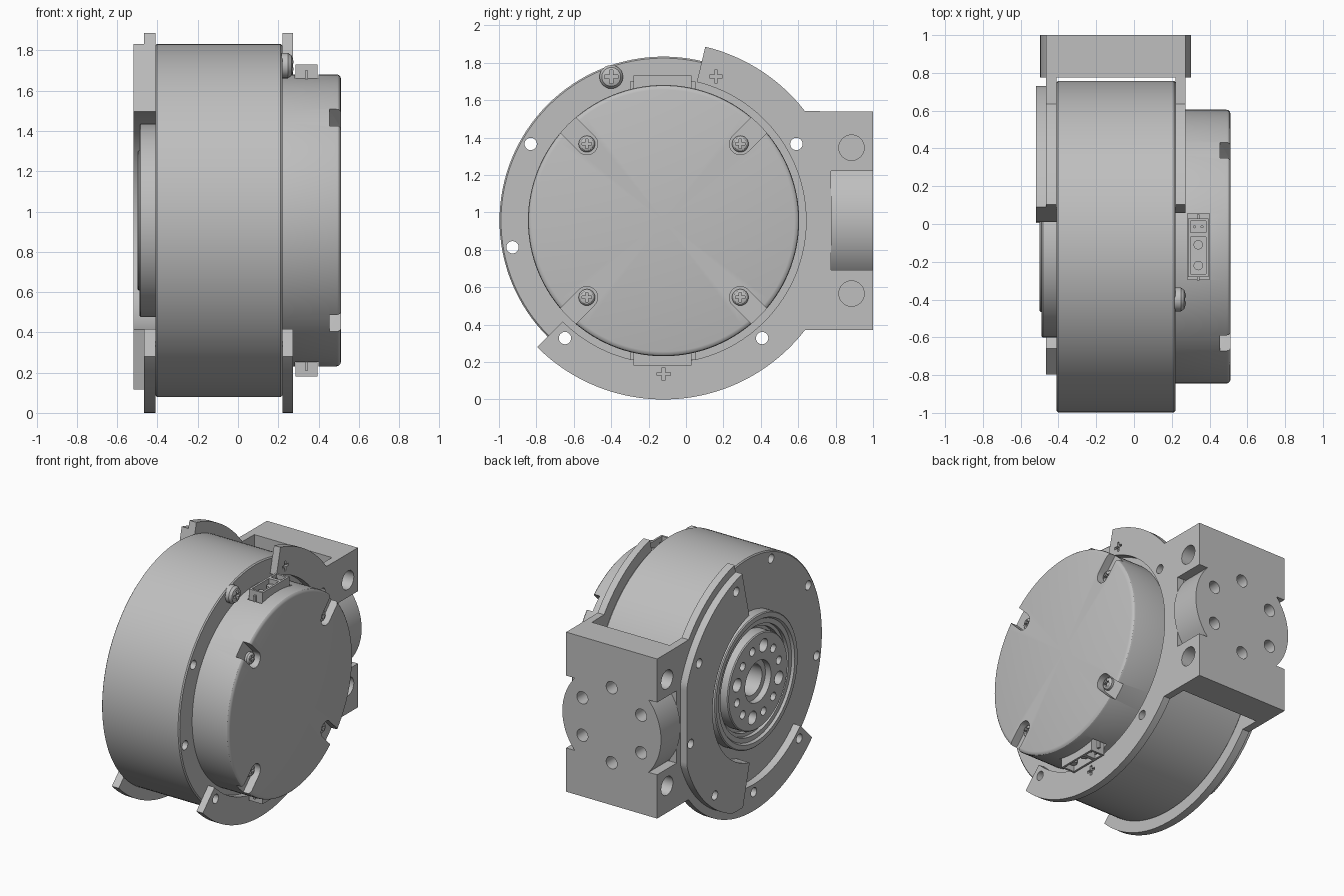
import bpy, bmesh
from math import sin, cos, radians, pi
from mathutils import Vector

if "Cube" in bpy.data.objects:
    bpy.data.objects.remove(bpy.data.objects["Cube"])

CY, CZ = -0.12, 0.956          # main axis runs along x through this point
MID = -0.0975                  # middle of the yoke block in x

metal = bpy.data.materials.new("light grey metal")
metal.use_nodes = True
GREY = (0.52, 0.52, 0.52, 1)
metal.diffuse_color = GREY
metal.node_tree.nodes["Principled BSDF"].inputs["Base Color"].default_value = GREY


def finish(name, bm):
    bmesh.ops.recalc_face_normals(bm, faces=bm.faces)
    mesh = bpy.data.meshes.new(name)
    bm.to_mesh(mesh)
    bm.free()
    mesh.materials.append(metal)
    ob = bpy.data.objects.new(name, mesh)
    bpy.context.scene.collection.objects.link(ob)
    return ob


def prisms(name, parts):
    """One object from extruded outlines: (points, start, end, axis)."""
    place = {"x": lambda t, p, q: (t, p, q),
             "y": lambda t, p, q: (p, t, q),
             "z": lambda t, p, q: (p, q, t)}
    bm = bmesh.new()
    for pts, a, b, axis in parts:
        low = [bm.verts.new(place[axis](a, *p)) for p in pts]
        high = [bm.verts.new(place[axis](b, *p)) for p in pts]
        bm.faces.new(low)
        bm.faces.new(high)
        for i in range(len(pts)):
            j = (i + 1) % len(pts)
            bm.faces.new((low[i], low[j], high[j], high[i]))
    return finish(name, bm)


def lathe(name, profile, cy=CY, cz=CZ, steps=128, closed=False):
    """Turn (radius, x) points about an axis along x."""
    bm = bmesh.new()
    vs = [bm.verts.new((x, cy, cz + r)) for r, x in profile]
    es = [bm.edges.new(p) for p in zip(vs, vs[1:])]
    if closed:
        es.append(bm.edges.new((vs[-1], vs[0])))
    bmesh.ops.spin(bm, geom=vs + es, cent=(0, cy, cz), axis=(1, 0, 0),
                   angle=2 * pi, steps=steps)
    bmesh.ops.remove_doubles(bm, verts=bm.verts, dist=0.0001)
    return finish(name, bm)


def boolean(ob, other, op="DIFFERENCE"):
    mod = ob.modifiers.new("cut", "BOOLEAN")
    mod.object, mod.operation, mod.solver = other, op, "EXACT"
    dg = bpy.context.evaluated_depsgraph_get()
    mesh = bpy.data.meshes.new_from_object(ob.evaluated_get(dg))
    ob.modifiers.clear()
    ob.data = mesh
    bpy.data.objects.remove(other)


def cut(ob, parts):
    boolean(ob, prisms("cutter", parts))


def arc(r, a0, a1, n, cy=CY, cz=CZ):
    return [(cy + r * cos(radians(a0 + (a1 - a0) * i / n)),
             cz + r * sin(radians(a0 + (a1 - a0) * i / n))) for i in range(n + 1)]


def circle(r, cy, cz, n=24):
    return arc(r, 0, 360, n, cy, cz)[:-1]


def rect(p0, p1, q0, q1):
    return [(p0, q0), (p1, q0), (p1, q1), (p0, q1)]


def cross(cy, cz, s=0.036, w=0.009):
    quarter = [(s, -w), (s, w), (w, w)]
    return [(cy + p * cos(k * pi / 2) - q * sin(k * pi / 2),
             cz + p * sin(k * pi / 2) + q * cos(k * pi / 2))
            for k in range(4) for p, q in quarter]


def polar(r, deg):
    return CY + r * cos(radians(deg)), CZ + r * sin(radians(deg))


# Bolt circle: five open holes, the rest only from the flange side
OPEN = (30, 150, 190, 230, 310)
bolts = [(circle(0.033, *polar(0.82, a)), -0.7, 0.5 if a in OPEN else -0.3, "x")
         for a in range(30, 390, 40)]

# Drum body with bore recess
body = lathe("drum_body", [(0, -0.2), (0.11, -0.2), (0.11, -0.41), (0.868, -0.41),
                           (0.877, -0.403), (0.877, 0.212), (0.869, 0.22), (0, 0.22)])
cut(body, bolts)

# Yoke side plates: partial rings running into the rear block
outline = (arc(0.956, 76.5, 37.8, 20) + [(0.775, 1.54), (0.775, 0.37)]
           + arc(0.956, -37.8, -135, 48) + arc(0.762, -135, 76.5, 100))
for name, x0, x1 in (("cap_side_plate", 0.22, 0.272), ("flange_side_plate", -0.466, -0.41)):
    plate = prisms(name, [(outline, x0, x1, "x")])
    cut(plate, bolts)
    if x0 > 0:
        cut(plate, [(cross(*polar(0.82, a)), 0.25, 0.4, "x") for a in (70, 270)])

# Thick collar on the flange side, trimmed flat at the rear and bottom
collar_pts = [(min(y, 0.73), max(z, 0.115)) for y, z in arc(0.9, 76.5, -77, 90)]
collar = prisms("flange_collar", [(collar_pts + arc(0.555, -77, 76.5, 90), -0.52, -0.41, "x")])
cut(collar, bolts)

# Rear block with round mounting boss, side notches and bolt holes
block = prisms("rear_block", [(rect(-0.466, 0.272, 0.37, 1.54), 0.775, 1.0, "y")])
notches = []
for s in (-1, 1):
    xs = sorted((MID + s * 0.30, MID + s * 0.6))
    notches.append((rect(xs[0], xs[1], CZ - 0.265, CZ + 0.265), 0.7, 1.1, "y"))
cut(block, notches)
boolean(block, prisms("boss", [(circle(0.4, MID, CZ, 96), 0.775, 1.0, "y")]), "UNION")
holes = [(circle(0.045, MID + 0.275 * sin(k * pi / 3), CZ + 0.275 * cos(k * pi / 3)),
          0.86, 1.1, "y") for k in range(6)]
for z in (CZ - 0.39, CZ + 0.39):
    holes += [(circle(0.068, 0.885, z, 32), 0.13, 0.5, "x"),
              (circle(0.068, 0.885, z, 32), -0.6, -0.32, "x")]
cut(block, holes)

# Output flange: stepped rings and a hub with a bolt pattern
lathe("flange_rim", [(0.48, -0.41), (0.48, -0.483), (0.473, -0.49), (0.44, -0.49),
                     (0.43, -0.472), (0.395, -0.472), (0.395, -0.445), (0.37, -0.445),
                     (0.37, -0.41)], closed=True)
hub = lathe("output_hub", [(0.11, -0.40), (0.11, -0.455), (0.15, -0.455), (0.15, -0.50),
                           (0.34, -0.50), (0.347, -0.493), (0.347, -0.40)], closed=True)
cut(hub, [(circle(0.048 if k % 3 == 0 else 0.03, *polar(0.25, 15 + 30 * k)), -0.6, -0.43, "x")
          for k in range(12)])

# End cap with rounded rim, screw slots and connector pockets
cap = lathe("end_cap", [(0, 0.22), (0.725, 0.22), (0.725, 0.488), (0.722, 0.50),
                        (0.714, 0.508), (0.70, 0.512), (0, 0.512)])
slots = []
for k in range(4):
    a = 45 + 90 * k
    c = polar(0.58, a)
    slots.append((arc(0.058, a + 90, a + 270, 14, *c)
                  + [polar(0.9, a - 3.7), polar(0.9, a + 3.7)], 0.455, 0.6, "x"))
pockets = [(rect(0.282, 0.40, -0.295, 0.055), CZ + s * 0.64, CZ + s * 0.9, "z") for s in (-1, 1)]
cut(cap, slots + pockets)


def screw(name, cy, cz, r, x0, x1):
    head = lathe(name, [(0, x0), (r, x0), (r, x0 + (x1 - x0) * 0.55),
                        (r * 0.8, x0 + (x1 - x0) * 0.85), (r * 0.4, x1), (0, x1)],
                 cy, cz, 24)
    cut(head, [(cross(cy, cz, r * 0.58, r * 0.16), x1 - 0.022, x1 + 0.1, "x")])


for k in range(4):
    screw("cap_screw", *polar(0.58, 45 + 90 * k), 0.044, 0.45, 0.488)
screw("flange_screw", *polar(0.818, 110), 0.063, 0.215, 0.275)

# Connectors at top and bottom: two sockets with pins and a clip rail
for side, s in (("top", 1), ("bottom", -1)):
    def z(h):
        return CZ + s * h
    shell = prisms(side + "_connector",
                   [(rect(0.285, 0.395, -0.28, 0.03), z(0.64), z(0.775), "z")])
    cut(shell, [(rect(0.30, 0.38, -0.265, -0.07), z(0.68), z(0.9), "z"),
                (rect(0.30, 0.38, -0.045, 0.015), z(0.70), z(0.9), "z")])
    pins = [(circle(0.025, 0.34, y, 16), z(0.67), z(0.75), "z") for y in (-0.22, -0.11)]
    pins += [(circle(0.008, x, -0.015, 8), z(0.69), z(0.76), "z") for x in (0.32, 0.36)]
    prisms(side + "_connector_pins", pins)
    prisms(side + "_connector_clips",
           [(rect(0.333, 0.347, y, y + 0.02), z(0.64), z(0.745), "z") for y in (-0.30, 0.03)])

# Smooth the round surfaces, keep the machined edges crisp
for ob in bpy.data.objects:
    if ob.type == "MESH" and metal.name in ob.data.materials:
        bpy.ops.object.select_all(action="DESELECT")
        ob.select_set(True)
        bpy.context.view_layer.objects.active = ob
        bpy.ops.object.shade_smooth_by_angle(angle=radians(30))
